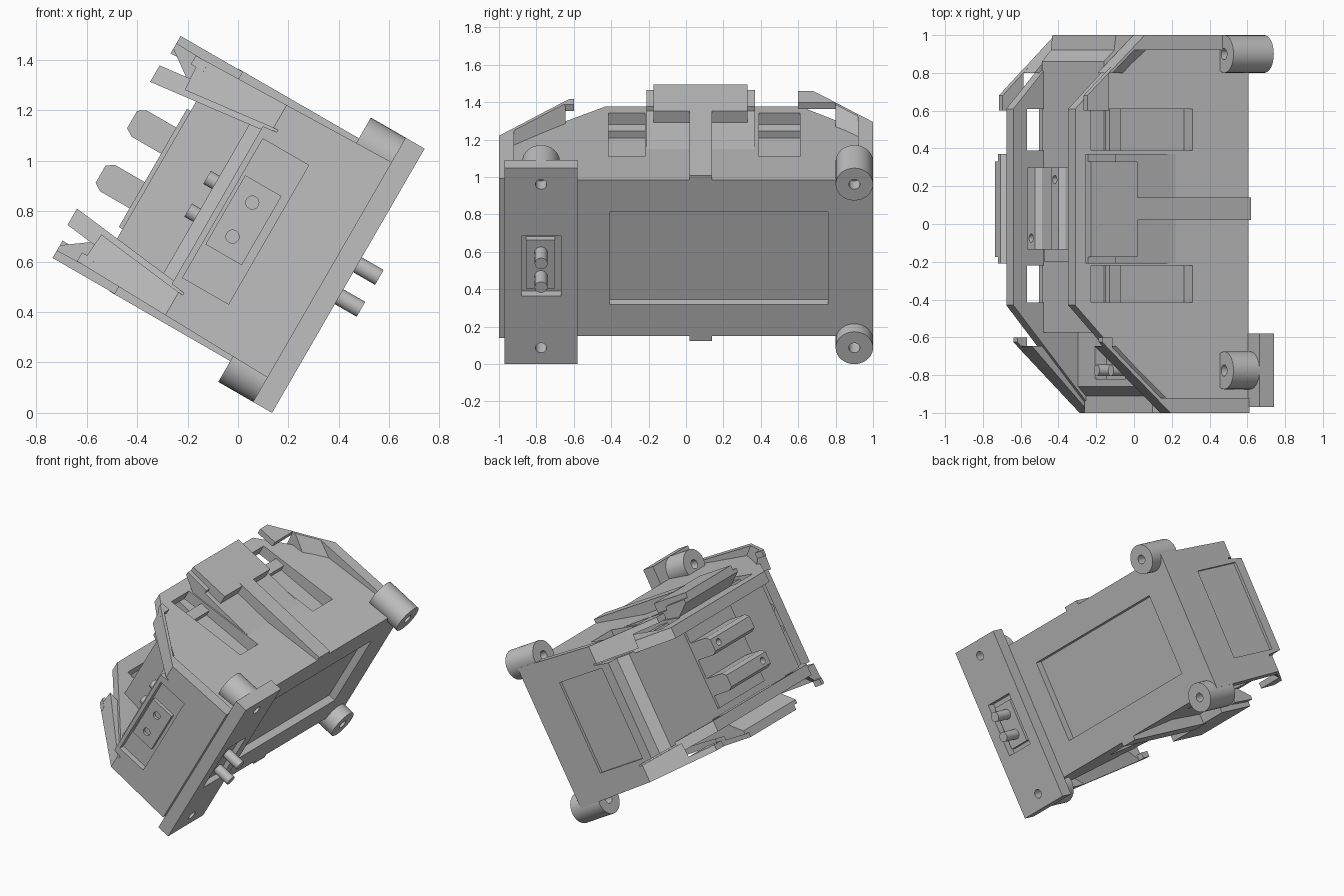
import bpy, bmesh, math
from mathutils import Matrix, Vector

old = bpy.data.objects.get("Cube")
if old:
    bpy.data.objects.remove(old, do_unlink=True)

grey = bpy.data.materials.new("plain_grey")
grey.use_nodes = True
colour = (0.52, 0.52, 0.52, 1)
grey.diffuse_color = colour
grey.node_tree.nodes["Principled BSDF"].inputs["Base Color"].default_value = colour

parts = []


def finish(name, bm):
    bmesh.ops.recalc_face_normals(bm, faces=bm.faces)
    mesh = bpy.data.meshes.new(name)
    bm.to_mesh(mesh)
    bm.free()
    mesh.materials.append(grey)
    ob = bpy.data.objects.new(name, mesh)
    bpy.context.collection.objects.link(ob)
    parts.append(ob)
    return ob


def loft(name, ring_a, ring_b):
    """Solid between two matching outlines."""
    bm = bmesh.new()
    a = [bm.verts.new(p) for p in ring_a]
    b = [bm.verts.new(p) for p in ring_b]
    bm.faces.new(a)
    bm.faces.new(b[::-1])
    for i in range(len(a)):
        j = (i + 1) % len(a)
        bm.faces.new((a[i], b[i], b[j], a[j]))
    return finish(name, bm)


def side_prism(name, profile, inner, outer, inner_profile=None):
    """Outline in (y, z) given a thickness in x that may vary with height."""
    return loft(name, [(inner(z), y, z) for y, z in inner_profile or profile],
                [(outer(z), y, z) for y, z in profile])


def cross_prism(name, profile, y0, y1):
    return loft(name, [(x, y0, z) for x, z in profile], [(x, y1, z) for x, z in profile])


def box(name, x, y, z):
    return cross_prism(name, [(x[0], z[0]), (x[1], z[0]), (x[1], z[1]), (x[0], z[1])], *y)


def rod(name, x, y, z0, z1, r, axis="Z"):
    bm = bmesh.new()
    turn = Matrix.Rotation(math.pi / 2, 4, "X") if axis == "Y" else Matrix()
    bmesh.ops.create_cone(bm, cap_ends=True, segments=32, radius1=r, radius2=r,
                          depth=z1 - z0, matrix=turn)
    centre = (x, z0 / 2 + z1 / 2, y) if axis == "Y" else (x, y, z0 / 2 + z1 / 2)
    bmesh.ops.translate(bm, verts=bm.verts, vec=centre)
    return finish(name, bm)


def cut(target, cutter):
    mod = target.modifiers.new("cut", "BOOLEAN")
    mod.operation = "DIFFERENCE"
    mod.solver = "EXACT"
    mod.object = cutter
    bpy.context.view_layer.objects.active = target
    bpy.ops.object.modifier_apply(modifier=mod.name)
    parts.remove(cutter)
    bpy.data.objects.remove(cutter, do_unlink=True)


def both(name, build):
    """Build a part on the +x side and mirror it to the other side."""
    ob = build("upper_" + name)
    bm = bmesh.new()
    bm.from_mesh(ob.data)
    bmesh.ops.scale(bm, verts=bm.verts, vec=(-1, 1, 1))
    finish("lower_" + name, bm)


def half_width(z):
    return 0.492 - 0.118 * z


# Sunken side panels, shared by the walls and the core
windows = ((-.415, -.22), (.39, .61))


def panel_cutter(y0, y1, side):
    return side_prism("cutter", [(y0, .405), (y0, .8), (y1, .8), (y1, .405)],
                      lambda z: side * (.38 - .0625 * z), lambda z: side * .6)


# Hull core with a low front deck and a raised main deck
core = side_prism("hull_core",
                  [(-1, .085), (-1, .6), (-.91, .6), (-.86, .65), (-.575, .65), (-.575, .878),
                   (.86, .878), (.92, .82), (1, .81), (1, .085)],
                  lambda z: .06 - half_width(z), lambda z: half_width(z) - .06)
cut(core, box("cutter", (-.285, .285), (-.41, .76), (0, .135)))
cut(core, box("cutter", (-.318, .318), (-1.1, -.96), (.365, .575)))
cut(core, box("cutter", (-.318, .318), (.98, 1.1), (.36, .74)))
cut(core, box("cutter", (-.16, .16), (-.82, -.65), (.58, 1)))
for side in (-1, 1):
    for y0, y1 in windows:
        cut(core, panel_cutter(y0, y1, side))


# Side walls with windows and a thin set-back bar below each window
def wall(name):
    ob = side_prism(name, [(-1, .085), (-1, .54), (-.43, 1.075), (.61, 1.075),
                           (1, .69), (1, .085)],
                    lambda z: half_width(z) - .075, half_width)
    for y0, y1 in windows:
        cut(ob, box("cutter", (.2, .6), (y0, y1), (.87, .985)))
        cut(ob, box("cutter", (.372, .6), (y0, y1), (.79, .9)))
        cut(ob, panel_cutter(y0, y1, 1))
    return ob


both("side_wall", wall)


# End ribs that flare out along the sloped ends, with overhanging fin tips
def fin_outer(z):
    return .495 - .025 * z


def fin_inner(z):
    return fin_outer(z) - .04


def rib_root(z):
    return half_width(z) - .05


both("front_rib", lambda n: side_prism(
    n, [(-1, .085), (-1, .56), (-.645, .95), (-.645, .92), (-.92, .62), (-.92, .085)],
    rib_root, fin_outer,
    [(-1, .085), (-1, .56), (-.645, .94), (-.645, .8), (-.92, .5), (-.92, .085)]))
both("front_fin_tip", lambda n: side_prism(
    n, [(-.68, .912), (-.625, .97), (-.6, .97), (-.6, .91), (-.66, .91)], fin_inner, fin_outer))
both("back_rib", lambda n: side_prism(
    n, [(1, .085), (1, .715), (.8, .93), (.8, .91), (.92, .78), (.92, .085)],
    rib_root, fin_outer,
    [(1, .085), (1, .715), (.8, .92), (.8, .74), (.92, .6), (.92, .085)]))
both("back_fin_tip", lambda n: side_prism(
    n, [(.83, .9), (.68, 1.061), (.6, 1.061), (.6, .93), (.8, .93)], fin_inner, fin_outer))

# Centre strap with a flared head on each side
both("strap", lambda n: box(n, (.38, .51), (.02, .14), (.085, .8)))
both("strap_bed", lambda n: cross_prism(
    n, [(.37, .5), (.433, .5), (.44, .776), (.445, .9), (.38, .95)], -.21, .37))
both("strap_head", lambda n: cross_prism(
    n, [(.36, .776), (.508, .776), (.508, 1.061), (.46, 1.061), (.39, .955)], -.175, .33))
both("strap_backing", lambda n: cross_prism(
    n, [(.37, .89), (.47, .89), (.475, 1.061), (.45, 1.061), (.37, .95)], -.21, .37))

# Mounting plate with a socket and two pegs
plate = box("mounting_plate", (-.605, .605), (-.97, -.58), (0, .087))
cut(plate, box("cutter", (-.185, .185), (-.88, -.667), (-.1, .055)))
for s in (-1, 1):
    cut(plate, rod("cutter", s * .505, -.775, -.1, .2, .03))
box("socket_block", (-.15, .15), (-.855, -.7), (.02, .08))
for s in (-1, 1):
    rod("socket_peg", s * .073, -.775, -.1, .05, .034)
    rod("deck_peg", s * .075, -.775, .56, .69, .03)


# Four corner bosses with screw holes
def boss(name, y, z0):
    ob = rod(name, .505, y, z0, .246, .1)
    cut(ob, rod("cutter", .505, y, -.1, .4, .03))
    return ob


both("front_boss", lambda n: boss(n, -.775, .08))
both("back_boss", lambda n: boss(n, .9, 0))

# Front block with two holes
block = box("front_block", (-.158, .158), (-.985, -.95), (.397, .563))
for s in (-1, 1):
    cut(block, rod("cutter", s * .078, .485, -1.1, -.965, .026, "Y"))

# Deck pad with two upright lugs, each drilled near one end
box("deck_pad", (-.27, .27), (-.2, .3), (.87, .895))
for s, hole_y in ((-1, -.075), (1, .235)):
    c = s * .125
    lug = cross_prism("deck_lug", [(c - .06, .88), (c + .06, .88), (c + .06, 1.03),
                                   (c + .04, 1.062), (c - .04, 1.062), (c - .06, 1.03)],
                      -.135, .3)
    cut(lug, rod("cutter", c, hole_y, 1.0, 1.2, .022))

# Tilt the whole assembly onto its lower edge
tilt = Matrix.Translation((.4375, 0, .529)) @ Matrix.Rotation(math.radians(-60), 4, "Y")
for ob in parts:
    ob.data.transform(tilt)
low = min(v.co.z for ob in parts for v in ob.data.vertices)
for ob in parts:
    ob.data.transform(Matrix.Translation(Vector((0, 0, -low))))
    ob.select_set(True)
bpy.context.view_layer.objects.active = parts[0]
bpy.ops.object.shade_smooth_by_angle(angle=math.radians(15))
